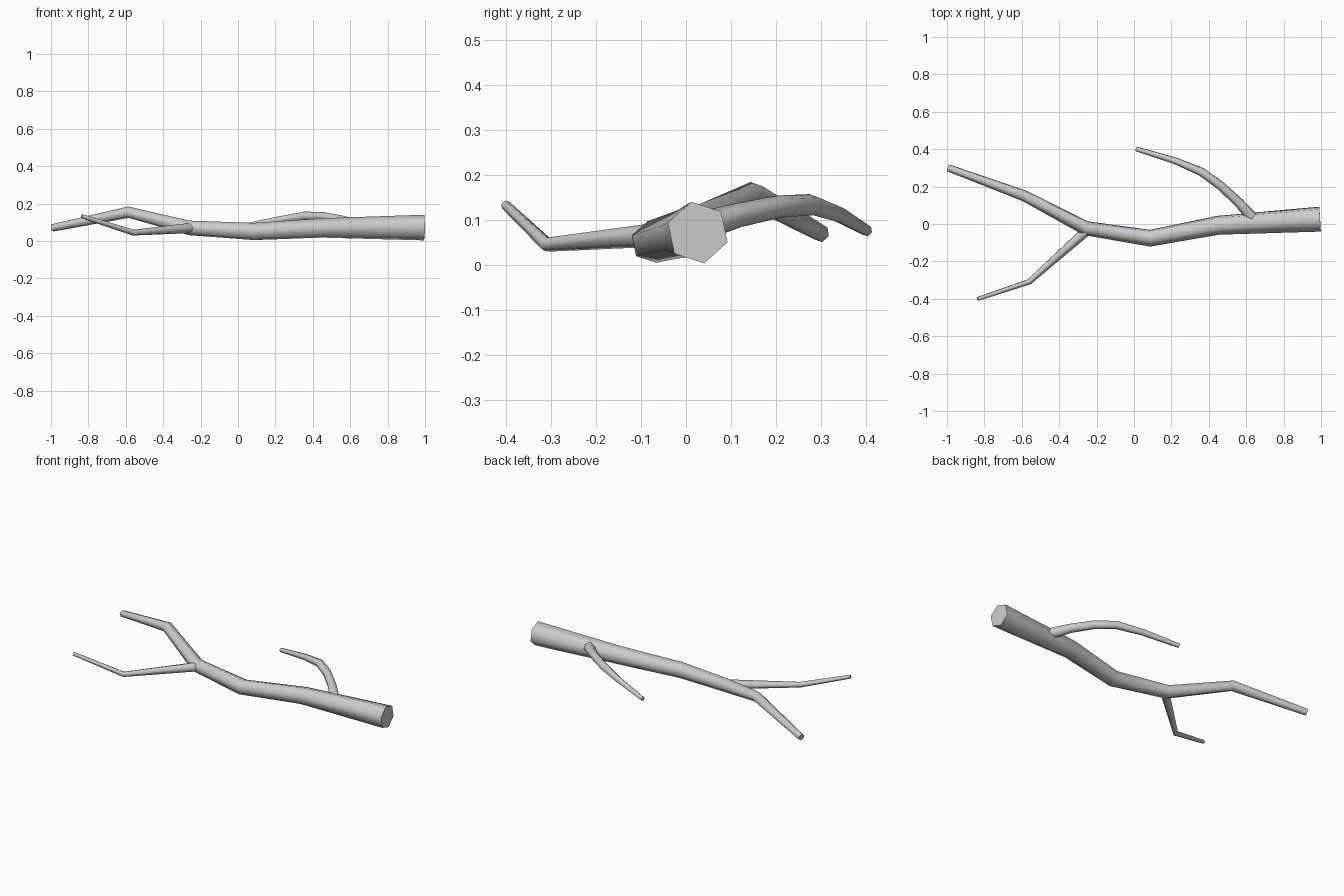
import bpy, bmesh, math
from mathutils import Vector

if "Cube" in bpy.data.objects:
    bpy.data.objects.remove(bpy.data.objects["Cube"])

UP = Vector((0, 0, 1))


def limb(name, path, sides=6, twist=42):
    """Tapered capped tube; path rows are x, y, z, radius."""
    pts = [Vector(p[:3]) for p in path]
    bm = bmesh.new()
    rings = []
    last = len(pts) - 1
    for i, p in enumerate(pts):
        a = (p - pts[i - 1]).normalized() if i > 0 else Vector()
        b = (pts[i + 1] - p).normalized() if i < last else Vector()
        d = (a + b).normalized()
        side = d.cross(UP).normalized()
        up = side.cross(d)
        ring = []
        for k in range(sides):
            t = math.radians(twist) + 2 * math.pi * k / sides
            ring.append(bm.verts.new(p + path[i][3] * (side * math.cos(t) + up * math.sin(t))))
        rings.append(ring)
    for r0, r1 in zip(rings, rings[1:]):
        for k in range(sides):
            n = (k + 1) % sides
            bm.faces.new((r0[k], r0[n], r1[n], r1[k]))
    bm.faces.new(rings[0])
    bm.faces.new(rings[-1])
    bmesh.ops.recalc_face_normals(bm, faces=bm.faces)
    mesh = bpy.data.meshes.new(name)
    bm.to_mesh(mesh)
    bm.free()
    ob = bpy.data.objects.new(name, mesh)
    bpy.context.collection.objects.link(ob)
    bpy.ops.object.select_all(action='DESELECT')
    ob.select_set(True)
    bpy.context.view_layer.objects.active = ob
    bpy.ops.object.shade_smooth_by_angle(angle=math.radians(65))
    return ob


# Main stem, thick end at +x
limb("main_stem", [
    (0.995, 0.026, 0.072, 0.070),
    (0.45, -0.007, 0.070, 0.053),
    (0.085, -0.076, 0.051, 0.047),
    (-0.26, -0.022, 0.070, 0.040),
    (-0.585, 0.150, 0.154, 0.031),
    (-0.993, 0.300, 0.070, 0.020),
])

# Curved twig on the back side
limb("curved_twig", [
    (0.635, 0.030, 0.085, 0.033),
    (0.56, 0.115, 0.110, 0.027),
    (0.46, 0.207, 0.130, 0.025),
    (0.36, 0.279, 0.134, 0.024),
    (0.22, 0.338, 0.113, 0.019),
    (0.012, 0.402, 0.076, 0.013),
])

# Bent twig on the front side
limb("bent_twig", [
    (-0.26, -0.042, 0.069, 0.028),
    (-0.56, -0.309, 0.045, 0.016),
    (-0.836, -0.401, 0.133, 0.011),
])
